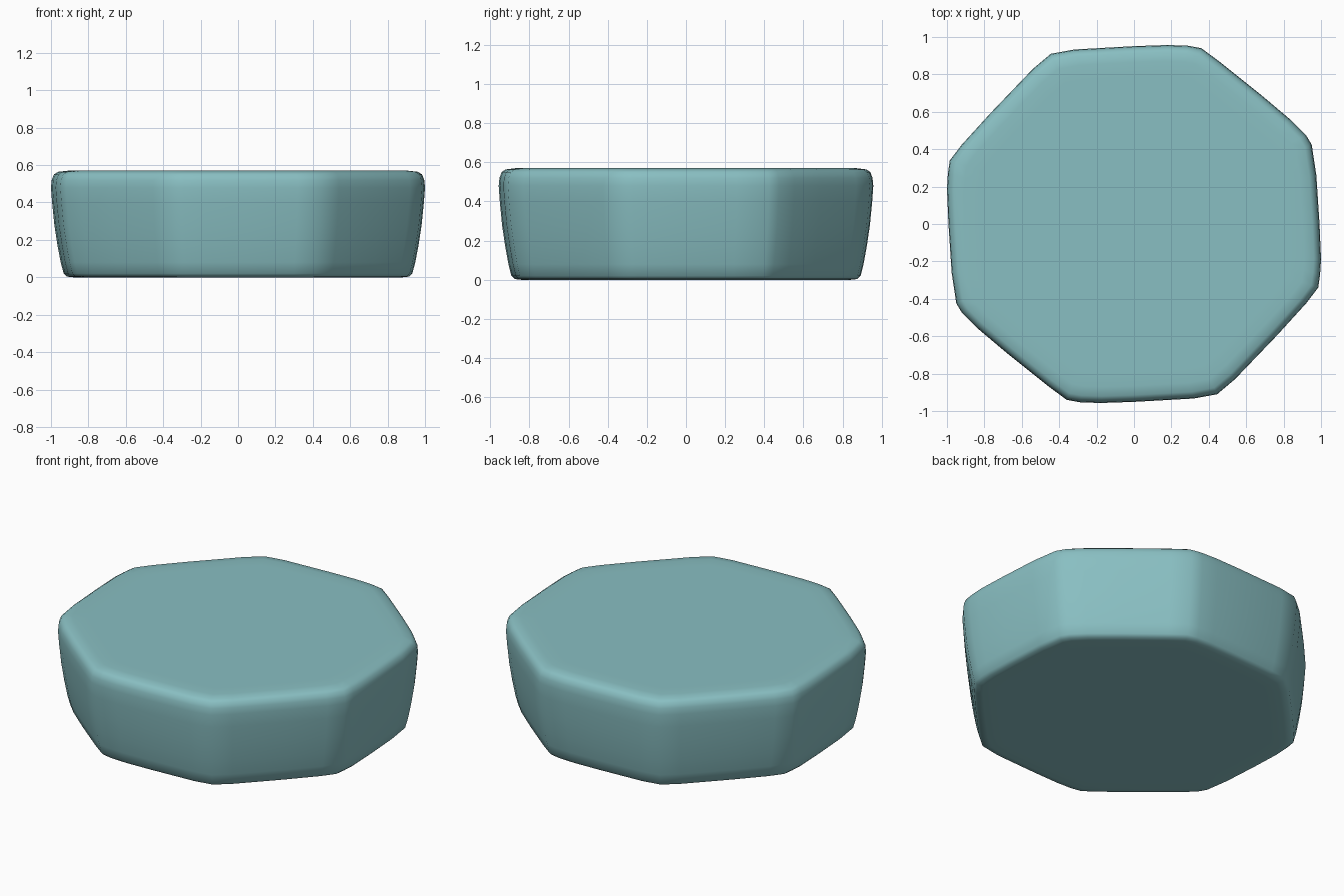
import bpy, bmesh

# Half of the softened octagon outline; the other half is its 180-degree rotation
half = [(0.985, -0.34), (0.995, -0.27), (1.0, -0.19), (0.992, 0.0), (0.975, 0.26),
        (0.95, 0.425), (0.92, 0.475), (0.84, 0.555), (0.68, 0.69), (0.455, 0.87),
        (0.36, 0.94), (0.29, 0.953), (0.18, 0.957), (0.0, 0.951), (-0.32, 0.933),
        (-0.445, 0.91), (-0.54, 0.83), (-0.77, 0.59), (-0.92, 0.425)]
outline = half + [(-x, -y) for x, y in half]

# Side profile from bottom to top: (outline scale, height)
profile = [(0.80, 0.0), (0.88, 0.0), (0.915, 0.004), (0.932, 0.02), (0.948, 0.08),
           (0.965, 0.17), (0.982, 0.28), (0.994, 0.40), (1.0, 0.48), (0.996, 0.52),
           (0.984, 0.55), (0.962, 0.564), (0.91, 0.57), (0.83, 0.57)]

# Loft the outline through the profile and cap both ends
bm = bmesh.new()
rings = [[bm.verts.new((x * s, y * s, z)) for x, y in outline] for s, z in profile]
n = len(outline)
for a, b in zip(rings, rings[1:]):
    for i in range(n):
        j = (i + 1) % n
        bm.faces.new((a[i], a[j], b[j], b[i]))
bm.faces.new(rings[-1])
bm.faces.new(rings[0][::-1])
for f in bm.faces:
    f.smooth = True

mesh = bpy.data.meshes.new("octagonal_block")
bm.to_mesh(mesh)
bm.free()
block = bpy.data.objects.new("octagonal_block", mesh)
bpy.context.collection.objects.link(block)

# Teal colour
mat = bpy.data.materials.new("teal")
mat.diffuse_color = (0.25, 0.52, 0.54, 1)
mesh.materials.append(mat)
